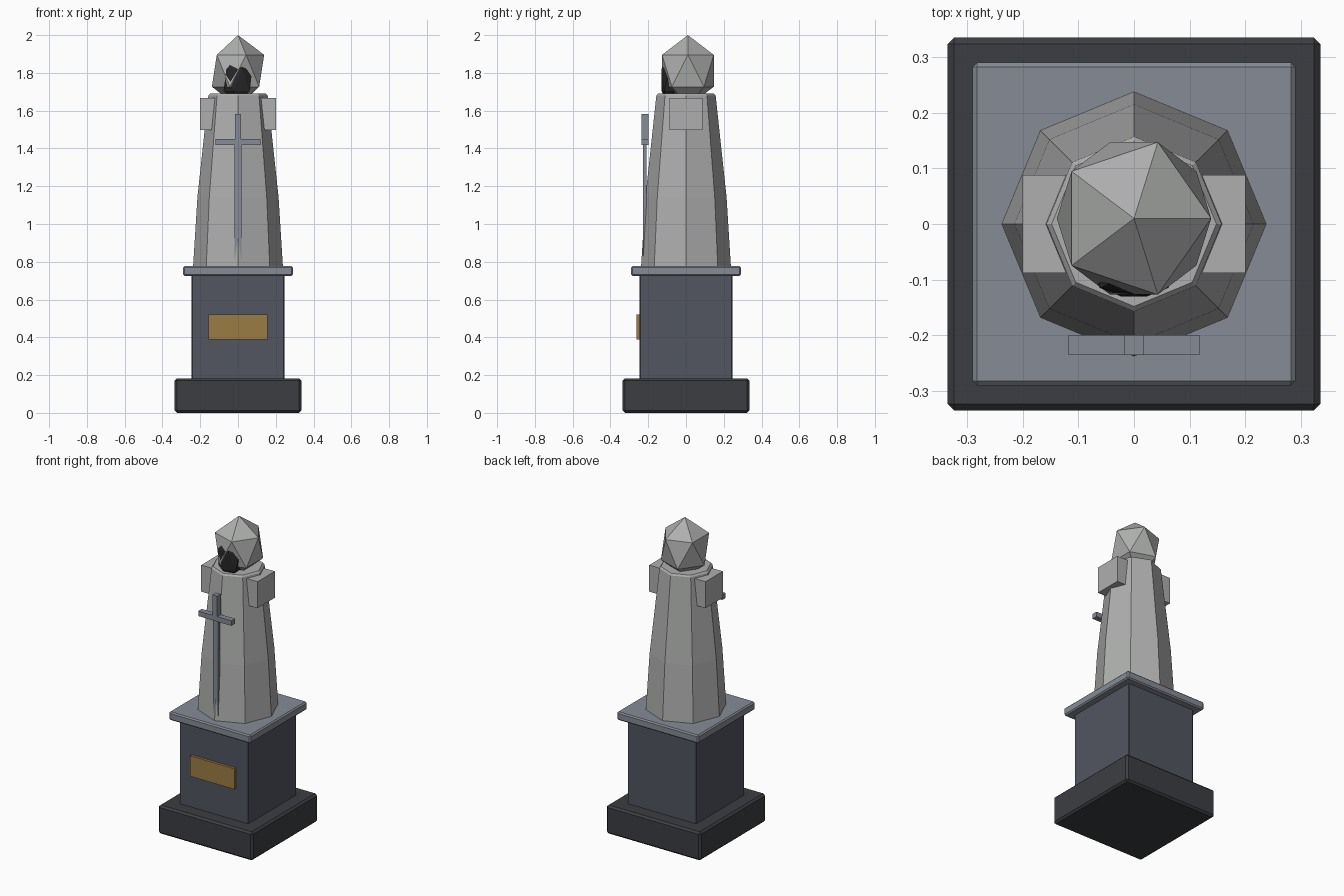
import bpy, bmesh
from math import cos, sin, pi
from mathutils import Matrix, Vector

if "Cube" in bpy.data.objects:
    bpy.data.objects.remove(bpy.data.objects["Cube"])


def material(name, rgb):
    m = bpy.data.materials.new(name)
    m.diffuse_color = (*rgb, 1)
    m.use_nodes = True
    m.node_tree.nodes["Principled BSDF"].inputs["Base Color"].default_value = m.diffuse_color
    return m


DARK = material("dark_stone", (0.045, 0.048, 0.055))
SLATE = material("slate", (0.085, 0.09, 0.12))
TRIM = material("trim_stone", (0.24, 0.26, 0.30))
STONE = material("statue_stone", (0.42, 0.43, 0.42))
BRASS = material("brass", (0.33, 0.20, 0.06))
SHADOW = material("shadow", (0.02, 0.02, 0.022))


def finish(name, bm, mat):
    bmesh.ops.recalc_face_normals(bm, faces=bm.faces)
    me = bpy.data.meshes.new(name)
    bm.to_mesh(me)
    bm.free()
    me.materials.append(mat)
    ob = bpy.data.objects.new(name, me)
    bpy.context.collection.objects.link(ob)
    return ob


def box(name, lo, hi, mat, bevel=0):
    lo, hi = Vector(lo), Vector(hi)
    bm = bmesh.new()
    bmesh.ops.create_cube(bm, size=1, matrix=Matrix.LocRotScale(
        (lo + hi) / 2, None, hi - lo))
    ob = finish(name, bm, mat)
    if bevel:
        mod = ob.modifiers.new("bevel", 'BEVEL')
        mod.width = bevel
        mod.segments = 1
    return ob


def slab(name, half, z0, z1, mat, bevel):
    return box(name, (-half, -half, z0), (half, half, z1), mat, bevel)


def faceted_ball(name, centre, radii, mat):
    bm = bmesh.new()
    bmesh.ops.create_icosphere(bm, subdivisions=1, radius=1,
                               matrix=Matrix.LocRotScale(centre, None, radii))
    return finish(name, bm, mat)


def lathe(name, profile, sides, mat):
    bm = bmesh.new()
    rings = [[bm.verts.new((r * cos(2 * pi * i / sides), r * sin(2 * pi * i / sides), z))
              for i in range(sides)] for r, z in profile]
    for a, b in zip(rings, rings[1:]):
        for i in range(sides):
            j = (i + 1) % sides
            bm.faces.new((a[i], a[j], b[j], b[i]))
    bm.faces.new(rings[0])
    bm.faces.new(rings[-1])
    return finish(name, bm, mat)


# pedestal
slab("base_slab", 0.335, 0, 0.183, DARK, 0.012)
slab("pedestal", 0.245, 0.175, 0.735, SLATE, 0.004)
slab("pedestal_cap", 0.29, 0.725, 0.778, TRIM, 0.008)
box("plaque", (-0.157, -0.262, 0.388), (0.157, -0.24, 0.52), BRASS)

# robed figure with octagonal body
lathe("robe", [(0.238, 0.77), (0.215, 1.14), (0.157, 1.68), (0.148, 1.69)], 8, STONE)
for side, s in (("left", -1), ("right", 1)):
    box(side + "_shoulder", (min(s * 0.07, s * 0.2), -0.088, 1.497),
        (max(s * 0.07, s * 0.2), 0.088, 1.667), STONE)

# hooded head with shadowed face poking through
faceted_ball("hood", (0, 0.01, 1.811), (0.155, 0.161, 0.189), STONE)
faceted_ball("hood_shadow", (0, -0.09, 1.762), (0.085, 0.047, 0.13), SHADOW)

# sword held point down
box("sword_blade", (-0.019, -0.228, 0.78), (0.019, -0.208, 1.43), TRIM)
box("sword_guard", (-0.118, -0.235, 1.418), (0.118, -0.199, 1.45), TRIM)
box("sword_grip", (-0.017, -0.235, 1.43), (0.017, -0.199, 1.582), TRIM)
